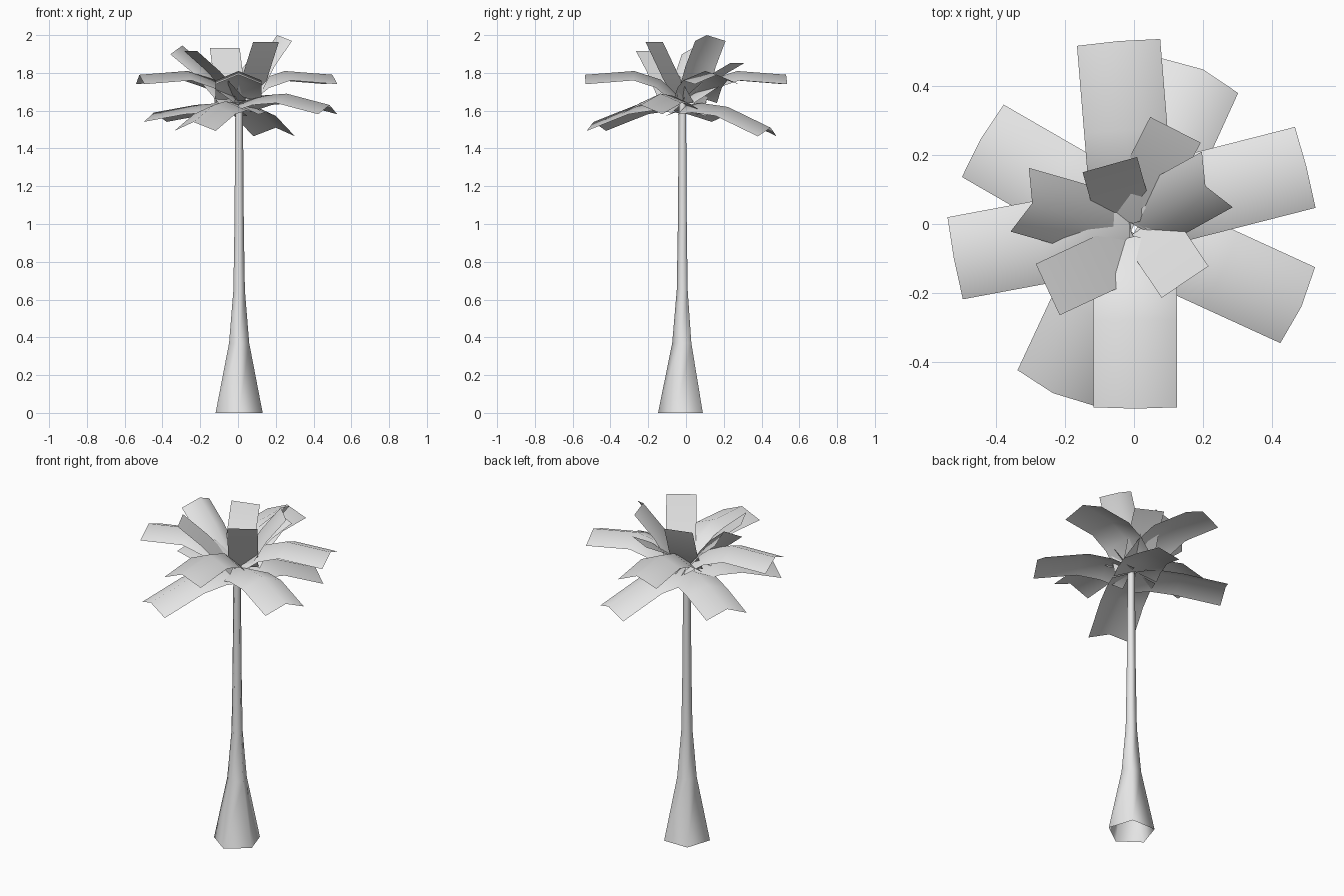
import bpy, math
from mathutils import Vector

if "Cube" in bpy.data.objects:
    bpy.data.objects.remove(bpy.data.objects["Cube"])

grey = bpy.data.materials.new("pale_grey")
grey.diffuse_color = (0.8, 0.8, 0.8, 1)
grey.use_nodes = True
grey.node_tree.nodes["Principled BSDF"].inputs["Base Color"].default_value = grey.diffuse_color


def make(name, verts, faces):
    me = bpy.data.meshes.new(name)
    me.from_pydata(verts, [], faces)
    me.materials.append(grey)
    for p in me.polygons:
        p.use_smooth = True
    ob = bpy.data.objects.new(name, me)
    bpy.context.collection.objects.link(ob)
    return ob


# Trunk: open five-sided flared tube
def trunk():
    rings = [(0, 0.131), (0.37, 0.056), (0.65, 0.032), (1.0, 0.026), (1.64, 0.021)]
    n = 5
    verts = []
    for z, r in rings:
        for i in range(n):
            a = math.radians(-90 + 360 * i / n)
            verts.append((0.006 + r * math.cos(a), -0.017 + r * math.sin(a), z))
    faces = [(k * n + i, k * n + (i + 1) % n, (k + 1) * n + (i + 1) % n, (k + 1) * n + i)
             for k in range(len(rings) - 1) for i in range(n)]
    make("trunk", verts, faces)


# Leaf: strip three points wide, folded along its ridge.
# tip = ridge end in plan, ridge = (distance back from tip, height)
def leaf(name, tip, azimuth, ridge, half_width, fold):
    a = math.radians(azimuth)
    out = Vector((math.cos(a), math.sin(a), 0))
    side = Vector((-math.sin(a), math.cos(a), 0))
    spine = [Vector((tip[0], tip[1], z)) - out * back for back, z in ridge]
    verts = []
    for i, p in enumerate(spine):
        tangent = (spine[min(i + 1, len(spine) - 1)] - spine[max(i - 1, 0)]).normalized()
        normal = tangent.cross(side)
        drop = normal * fold
        verts += [p + side * half_width - drop, p, p - side * half_width - drop]
    faces = [(3 * k + j, 3 * k + j + 1, 3 * k + j + 4, 3 * k + j + 3)
             for k in range(len(spine) - 1) for j in (0, 1)]
    make(name, verts, faces)


trunk()

# Middle layer of arching leaves
for i, (tip, az, length) in enumerate([((-0.045, 0.53), 94.7, 0.53), ((-0.522, -0.1), 190.6, 0.52),
                                       ((0.003, -0.535), 270, 0.5), ((0.5, 0.165), 14.3, 0.51)]):
    leaf(f"middle_leaf_{i}", tip, az,
         [(length, 1.68), (0.4, 1.765), (0.26, 1.81), (0, 1.79)], 0.121, 0.05)

# Lower layer of drooping leaves
for i, (tip, az, length, base, bend, end) in enumerate([
        ((0.485, -0.24), -24.6, 0.53, 1.64, 1.69, 1.63),
        ((-0.445, 0.245), 150, 0.51, 1.62, 1.63, 1.59),
        ((0.2, 0.448), 65.5, 0.49, 1.63, 1.62, 1.51),
        ((-0.235, -0.49), 245, 0.52, 1.64, 1.63, 1.54)]):
    leaf(f"lower_leaf_{i}", tip, az,
         [(length, base), (0.4, (base + bend) / 2 + 0.015), (0.25, bend), (0, end)], 0.121, 0.05)

# Raised folded leaves
leaf("raised_leaf_left", (-0.295, 0.06), 164, [(0.3, 1.65), (0.13, 1.84), (0, 1.945)], 0.096, 0.06)
leaf("raised_leaf_right", (0.207, 0.11), 29, [(0.23, 1.65), (0.11, 1.86), (0, 2.0)], 0.092, 0.05)

# Flat inner leaves
for i, (tip, az, ridge) in enumerate([
        ((0.12, 0.273), 63, [(0.3, 1.65), (0.12, 1.79), (0, 1.853)]),
        ((-0.07, 0.172), 105.7, [(0.17, 1.64), (0.08, 1.76), (0, 1.932)]),
        ((0.148, -0.168), -56, [(0.2, 1.64), (0.11, 1.77), (0, 1.963)]),
        ((-0.25, -0.19), 205, [(0.29, 1.65), (0.13, 1.81), (0, 1.915)])]):
    leaf(f"inner_leaf_{i}", tip, az, ridge, 0.082, 0.0)
